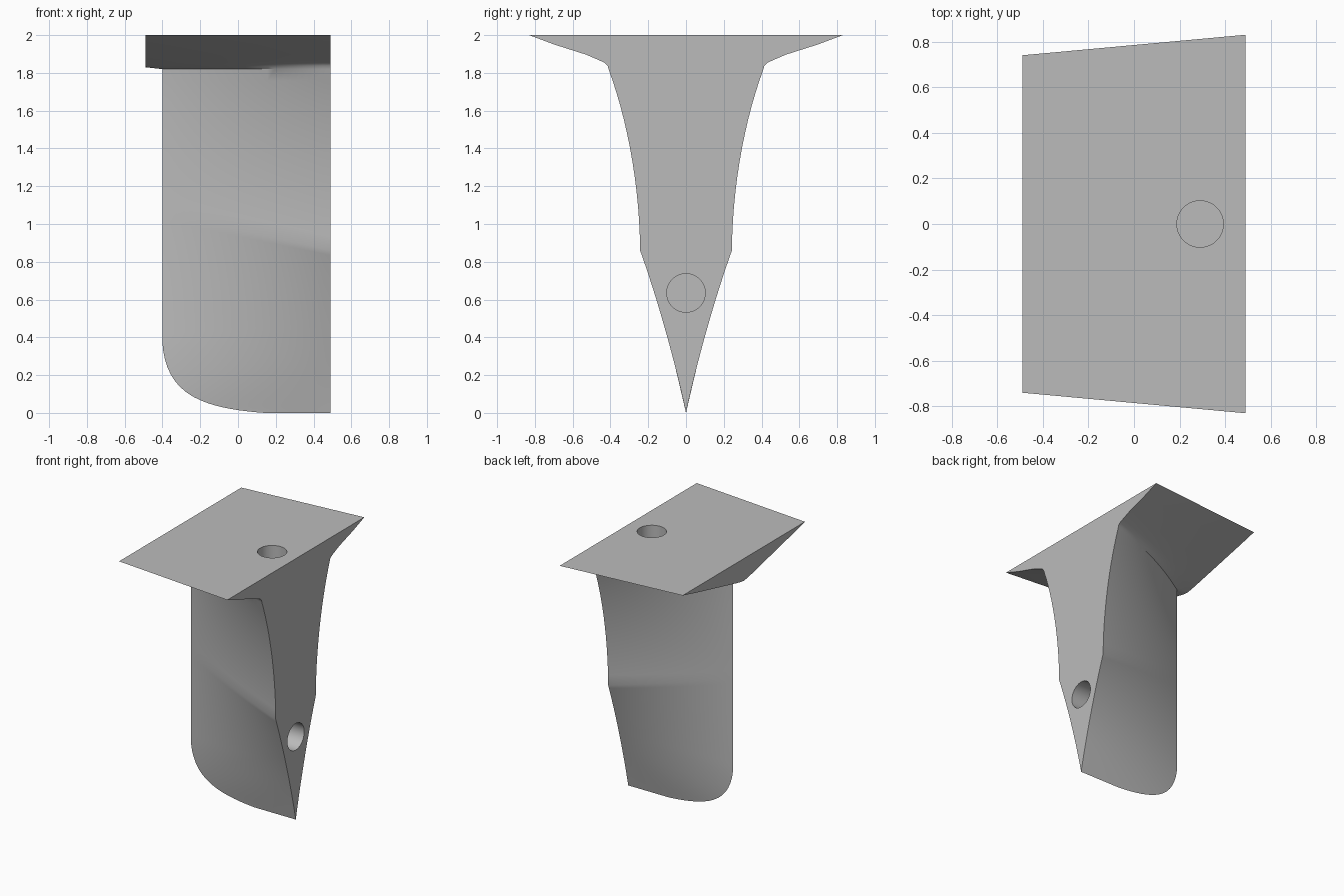
import bpy, bmesh
from mathutils import Vector
from mathutils.geometry import interpolate_bezier

cube = bpy.data.objects.get("Cube")
if cube:
    bpy.data.objects.remove(cube)

BACK, NOSE, PLATE_NOSE = 0.49, -0.40, -0.49
COLUMNS = 24


def bezier(points, n):
    """Cubic curve through 2D points, as n samples."""
    return [p.to_2d() for p in interpolate_bezier(*[Vector((*p, 0)) for p in points], n)]


def resample(points, n):
    """Evenly spaced samples along a polyline."""
    lengths = [0.0]
    for a, b in zip(points, points[1:]):
        lengths.append(lengths[-1] + (b - a).length)
    out, k = [], 0
    for i in range(n):
        d = lengths[-1] * i / (n - 1)
        while k < len(points) - 2 and lengths[k + 1] < d:
            k += 1
        t = (d - lengths[k]) / (lengths[k + 1] - lengths[k])
        out.append(points[k].lerp(points[k + 1], t))
    return out


# Each row runs from the nose to the flat back: (start, end, bulge)
rows = []

# Flared plate underside
plate_nose = [(.74, 2), (.58, 1.96), (.28, 1.89), (.1, 1.848), (.04, 1.835), (0, 1.83)]
plate_back = [(.83, 2), (.7, 1.951), (.53, 1.897), (.46, 1.867), (.43, 1.853), (.415, 1.838)]
for i, (a, b) in enumerate(zip(plate_nose, plate_back)):
    rows.append((Vector((PLATE_NOSE, *a)), Vector((BACK, *b)), 0.08 * i))
plate_rows = len(rows)

# Upper fin, above the soft crease
upper = bezier([(.41, 1.82), (.31, 1.55), (.245, 1.2), (.243, .86)], 14)
for i, p in enumerate(upper):
    z = 1.82 - 0.76 * i / (len(upper) - 1)
    rows.append((Vector((NOSE, 0, z)), Vector((BACK, *p)), 0.4))

# Lower fin, closing to the rounded toe
toe = [Vector((NOSE, 1.06))] + bezier([(NOSE, .36), (-.375, .1), (-.2, .025), (.14, 0)], 30)
toe = resample(toe, 34)[1:]
lower = resample(bezier([(.243, .86), (.15, .6), (.06, .28), (0, 0)], 30), 34)[1:]
for a, b in zip(toe, lower):
    rows.append((Vector((a.x, 0, a.y)), Vector((BACK, *b)), 0.4))


def ring(u):
    side = []
    for a, b, bulge in rows:
        p = a.lerp(b, u)
        p.y = a.y + (b.y - a.y) * (u + bulge * u * (1 - u))
        side.append(p)
    return side + [Vector((p.x, -p.y, p.z)) for p in reversed(side[:-1])]


# Skin the rings, then cap the back and the plate's nose
bm = bmesh.new()
rings = [[bm.verts.new(p) for p in ring(i / COLUMNS)] for i in range(COLUMNS + 1)]
count = len(rings[0])
for r, s in zip(rings, rings[1:]):
    for j in range(count):
        k = (j + 1) % count
        bm.faces.new((r[j], r[k], s[k], s[j]))
bm.faces.new(rings[-1])
bm.faces.new(rings[0][:plate_rows] + rings[0][-plate_rows + 1:])
bmesh.ops.remove_doubles(bm, verts=bm.verts, dist=1e-5)
bmesh.ops.recalc_face_normals(bm, faces=bm.faces)
mesh = bpy.data.meshes.new("fin_with_plate")
bm.to_mesh(mesh)
bm.free()
fin = bpy.data.objects.new("fin_with_plate", mesh)
bpy.context.collection.objects.link(fin)

grey = bpy.data.materials.new("plain_grey")
grey.use_nodes = True
grey.diffuse_color = (0.5, 0.5, 0.5, 1)
grey.node_tree.nodes["Principled BSDF"].inputs["Base Color"].default_value = (0.5, 0.5, 0.5, 1)
mesh.materials.append(grey)


# Round holes in the top and the back
def drill(name, location, rotation, depth):
    bpy.ops.mesh.primitive_cylinder_add(vertices=48, radius=0.102, depth=depth,
                                        location=location, rotation=rotation)
    cutter = bpy.context.object
    cutter.name = name
    cutter.data.materials.append(grey)
    cutter.hide_render = True
    cutter.hide_set(True)
    mod = fin.modifiers.new(name, 'BOOLEAN')
    mod.operation, mod.solver, mod.object = 'DIFFERENCE', 'EXACT', cutter
    return cutter


cutters = [drill("top_hole_cutter", (0.29, 0, 2), (0, 0, 0), 2.2),
           drill("back_hole_cutter", (BACK, 0, 0.635), (0, 1.5707963, 0), 0.4)]
bpy.ops.object.select_all(action='DESELECT')
fin.select_set(True)
bpy.context.view_layer.objects.active = fin
for mod in list(fin.modifiers):
    bpy.ops.object.modifier_apply(modifier=mod.name)
for cutter in cutters:
    bpy.data.objects.remove(cutter)
bpy.ops.object.shade_smooth_by_angle(angle=0.5)
